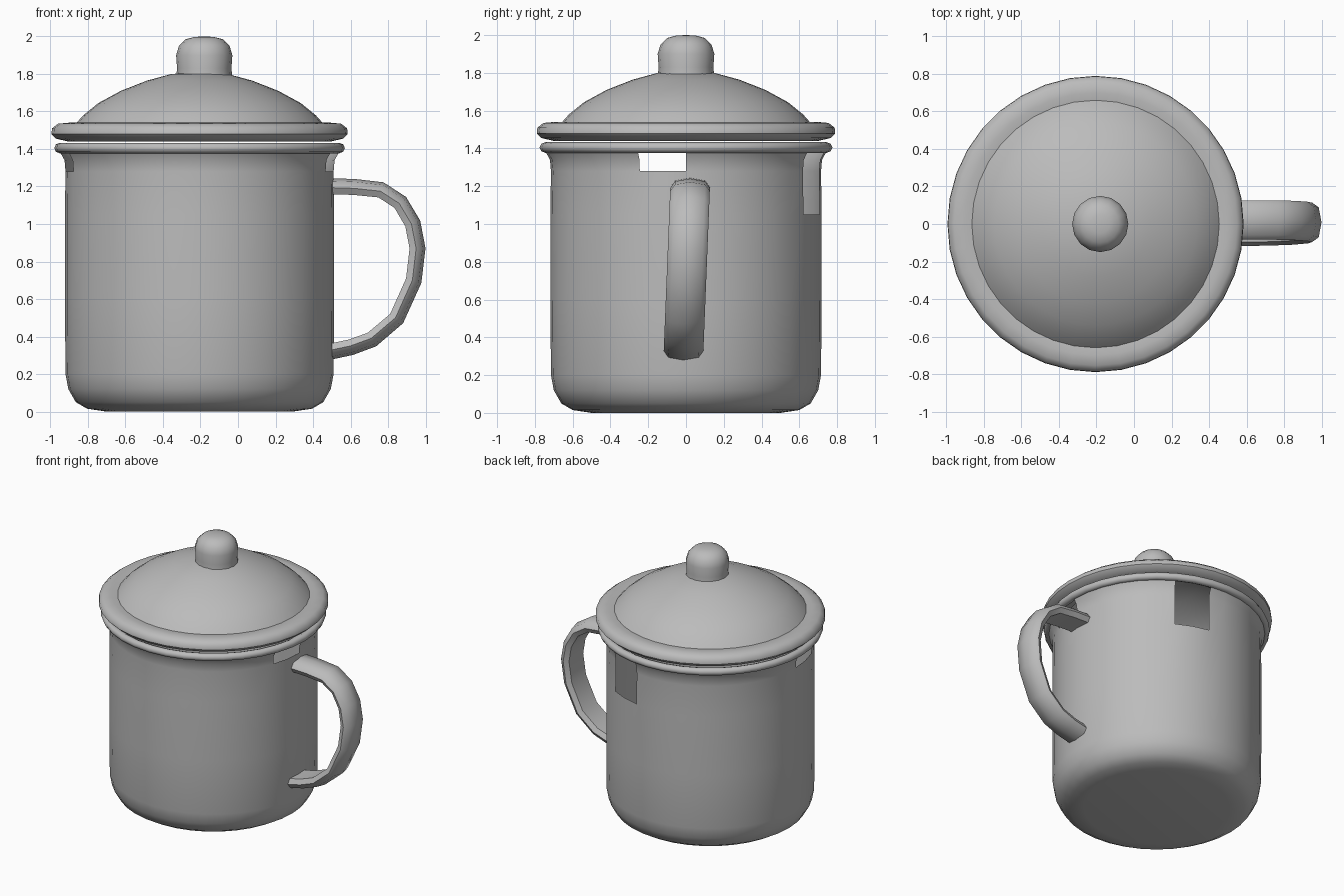
import bpy, bmesh, math
from mathutils import Vector

cube = bpy.data.objects.get("Cube")
if cube:
    bpy.data.objects.remove(cube, do_unlink=True)

CENTRE = -0.205  # axis of the mug

# Single enamel grey material
enamel = bpy.data.materials.new("enamel_grey")
enamel.use_nodes = True
GREY = (0.5, 0.5, 0.5, 1)
enamel.diffuse_color = GREY
enamel.node_tree.nodes["Principled BSDF"].inputs["Base Color"].default_value = GREY


def finish(bm, name, x=0.0, angle=40):
    bmesh.ops.recalc_face_normals(bm, faces=bm.faces)
    mesh = bpy.data.meshes.new(name)
    bm.to_mesh(mesh)
    bm.free()
    obj = bpy.data.objects.new(name, mesh)
    obj.location.x = x
    mesh.materials.append(enamel)
    bpy.context.collection.objects.link(obj)
    bpy.ops.object.select_all(action='DESELECT')
    obj.select_set(True)
    bpy.context.view_layer.objects.active = obj
    bpy.ops.object.shade_smooth_by_angle(angle=math.radians(angle))
    return obj


def lathe(profile, steps=36, closed=False):
    """Spin (radius, height) points about the z axis."""
    bm = bmesh.new()
    verts = [bm.verts.new((r, 0, z)) for r, z in profile]
    edges = [bm.edges.new(pair) for pair in zip(verts, verts[1:])]
    if closed:
        edges.append(bm.edges.new((verts[-1], verts[0])))
    bmesh.ops.spin(bm, geom=verts + edges, cent=(0, 0, 0), axis=(0, 0, 1),
                   angle=math.tau, steps=steps)
    bmesh.ops.remove_doubles(bm, verts=bm.verts, dist=0.0005)
    return bm


# Thin-walled cup with rounded foot and flared neck
bm = lathe([(0, 0.01), (0.5, 0), (0.6, 0.015), (0.66, 0.05), (0.7, 0.12),
            (0.715, 0.2), (0.718, 0.6), (0.718, 1.05), (0.715, 1.28),
            (0.72, 1.34), (0.745, 1.385)])

# Broken openings under the rim: (from angle, to angle, lowest height)
openings = [(60, 80, 1.05), (-20, 0, 1.28), (180, 200, 1.28)]
broken = []
for face in bm.faces:
    c = face.calc_center_median()
    azimuth = math.degrees(math.atan2(c.y, c.x))
    for low, high, base in openings:
        if (azimuth - low) % 360 < high - low and c.z > base:
            broken.append(face)
            break
bmesh.ops.delete(bm, geom=broken, context='FACES')
finish(bm, "cup_body", CENTRE)

# Rolled lip of the cup
lip = [(0.745 + 0.03 * math.cos(a), 1.405 + 0.028 * math.sin(a))
       for a in (i * math.tau / 8 for i in range(8))]
finish(lathe(lip, closed=True), "cup_lip", CENTRE, 60)

# Domed lid with a thick rolled edge
finish(lathe([(0, 1.81), (0.15, 1.8), (0.28, 1.765), (0.42, 1.71),
              (0.54, 1.645), (0.62, 1.58), (0.66, 1.535), (0.7, 1.54),
              (0.755, 1.535), (0.787, 1.51), (0.79, 1.48), (0.765, 1.455),
              (0.7, 1.44), (0.64, 1.44)]), "lid", CENTRE, 50)

# Knob
finish(lathe([(0.15, 1.78), (0.145, 1.83), (0.15, 1.9), (0.135, 1.95),
              (0.1, 1.985), (0.05, 1.998), (0, 2.0)], 16), "lid_knob", -0.18, 60)

# Handle: a rounded band swept along a D-shaped path, leaning slightly sideways
path = [(0.46, 1.195), (0.62, 1.19), (0.76, 1.175), (0.86, 1.11),
        (0.925, 1.0), (0.95, 0.87), (0.93, 0.7), (0.84, 0.5),
        (0.71, 0.39), (0.6, 0.35), (0.46, 0.32)]
section = [(-0.08, 0.035), (0, 0.05), (0.08, 0.035), (0.105, 0),
           (0.085, -0.035), (-0.085, -0.035), (-0.105, 0)]
bm = bmesh.new()
rings = []
for i, (x, z) in enumerate(path):
    before, after = path[max(i - 1, 0)], path[min(i + 1, len(path) - 1)]
    along = Vector((after[0] - before[0], 0, after[1] - before[1])).normalized()
    outward = Vector((-along.z, 0, along.x))
    lean = 0.04 * (z - 0.65)
    rings.append([bm.verts.new(Vector((x, lean + w, z)) + outward * t)
                  for w, t in section])
count = len(section)
for a, b in zip(rings, rings[1:]):
    for j in range(count):
        k = (j + 1) % count
        bm.faces.new((a[j], a[k], b[k], b[j]))
bm.faces.new(rings[0])
bm.faces.new(rings[-1])
finish(bm, "handle", 0, 45)
